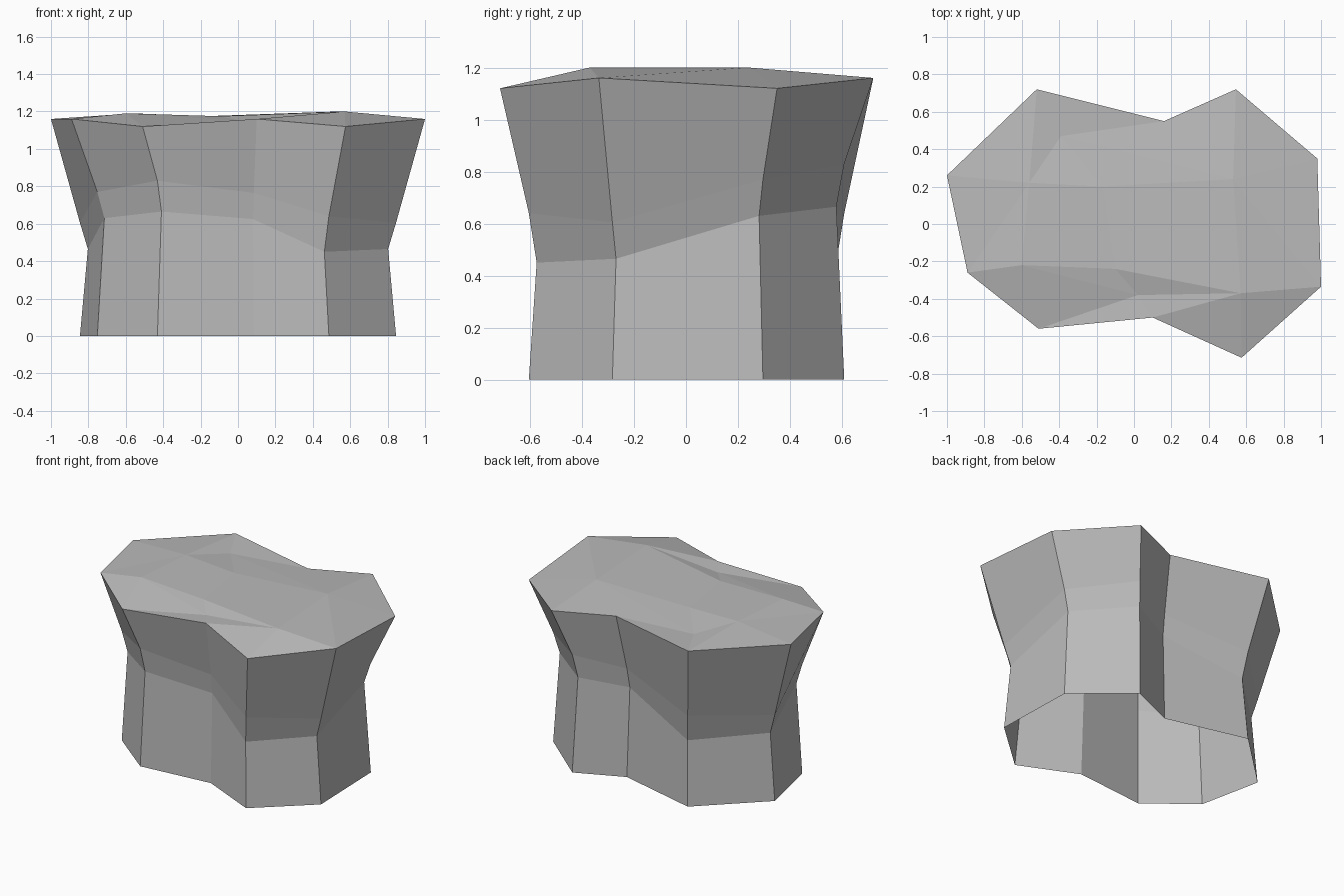
import bpy
import bmesh

cube = bpy.data.objects.get("Cube")
if cube:
    bpy.data.objects.remove(cube)

# Stone colour
stone = bpy.data.materials.new("stone grey")
grey = (0.50, 0.50, 0.50, 1.0)
stone.use_nodes = True
stone.diffuse_color = grey
for node in stone.node_tree.nodes:
    if node.type == "BSDF_PRINCIPLED":
        node.inputs["Base Color"].default_value = grey
        node.inputs["Roughness"].default_value = 0.9

# Rim corners, counterclockwise from the front: x, y, z
rim = {
    "A": (-0.51, -0.56, 1.12), "B": (0.10, -0.50, 1.16),
    "C": (0.575, -0.715, 1.12), "D": (1.0, -0.335, 1.16),
    "E": (0.98, 0.35, 1.12), "F": (0.545, 0.72, 1.16),
    "G": (0.16, 0.55, 1.16), "H": (-0.52, 0.72, 1.16),
    "I": (-1.0, 0.26, 1.16), "J": (-0.89, -0.26, 1.16),
}
# Corners inside the rim on the uneven top
crown = {
    "a": (-0.56, 0.22, 1.19), "b": (-0.39, 0.47, 1.15),
    "c": (-0.17, 0.20, 1.175), "d": (0.53, 0.24, 1.2),
    "e": (-0.60, -0.22, 1.19), "f": (-0.10, -0.24, 1.175),
    "g": (0.02, -0.38, 1.15), "h": (0.57, -0.37, 1.2),
}
crown_faces = ("IaH Hab HbG bac bcd bdG GdF FdE dhD dDE DhC ChB Bhg BgA "
               "Age gfe ghf eJA Jea JaI efca fhdc").split()

# Upper and lower waist heights; opposite corners share them
waist = [(0.83, 0.665), (0.765, 0.625), (0.64, 0.45), (0.605, 0.465), (0.77, 0.63)]
base_scale = 0.845
pinch = 0.95

bm = bmesh.new()
corner = {name: bm.verts.new(co) for name, co in {**rim, **crown}.items()}


def ring(scale, height):
    """Scaled copy of the rim outline at the heights given by a function."""
    return [bm.verts.new((x * scale, y * scale, height(i)))
            for i, (x, y, z) in enumerate(rim.values())]


rings = [
    [corner[name] for name in rim],
    ring(base_scale, lambda i: waist[i % 5][0]),
    ring(base_scale * pinch, lambda i: waist[i % 5][1]),
    ring(base_scale, lambda i: 0.0),
]

# Side walls, left open underneath
for upper, lower in zip(rings, rings[1:]):
    for i in range(len(upper)):
        j = (i + 1) % len(upper)
        bm.faces.new((lower[i], lower[j], upper[j], upper[i]))

# Top surface
for word in crown_faces:
    face = bm.faces.new([corner[name] for name in word])
    face.normal_update()
    if face.normal.z < 0:
        face.normal_flip()

mesh = bpy.data.meshes.new("rock")
bm.to_mesh(mesh)
bm.free()
mesh.materials.append(stone)
rock = bpy.data.objects.new("rock", mesh)
bpy.context.collection.objects.link(rock)
